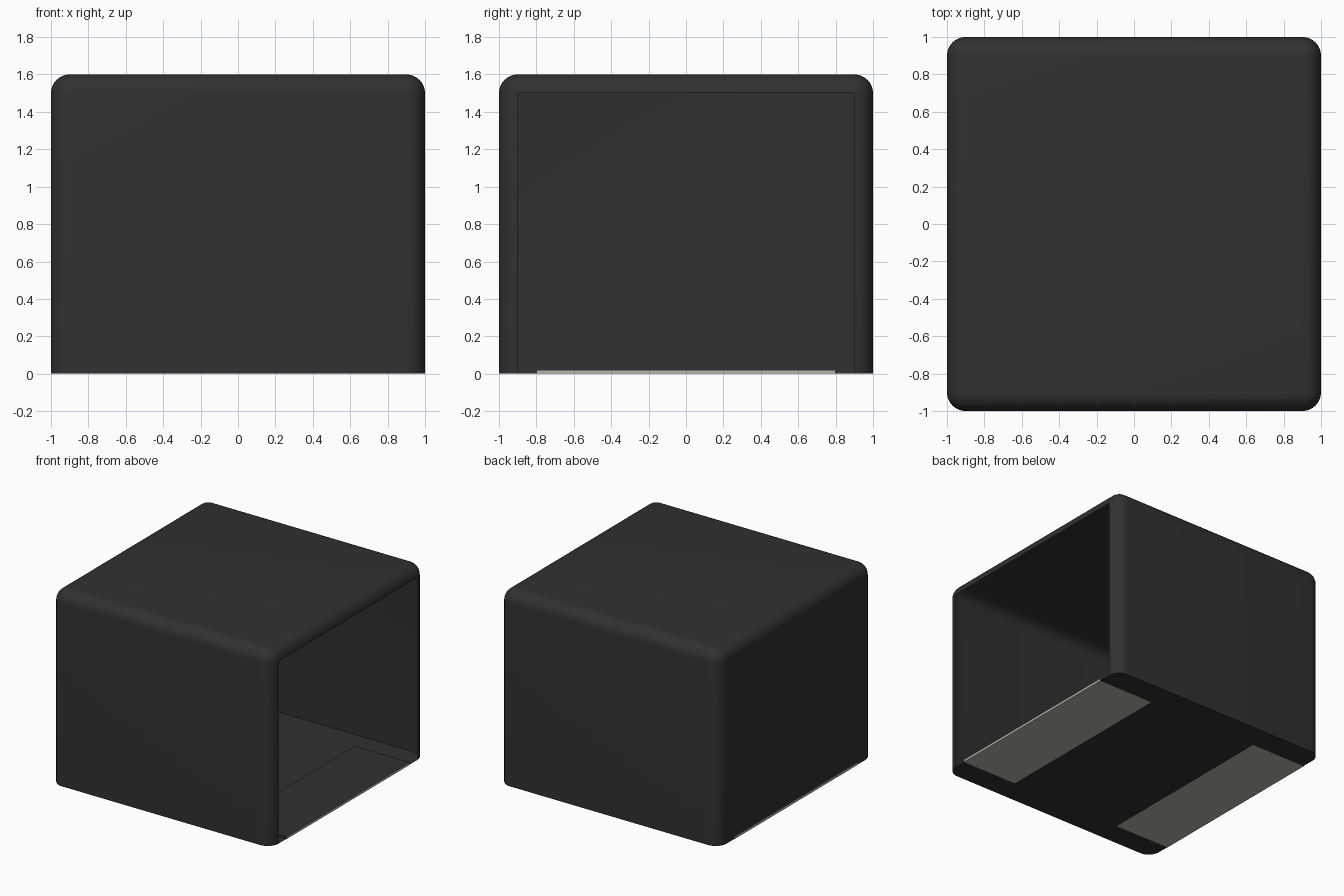
import bpy
import bmesh

cube = bpy.data.objects.get("Cube")
if cube:
    bpy.data.objects.remove(cube, do_unlink=True)


def material(name, colour):
    mat = bpy.data.materials.new(name)
    mat.use_nodes = True
    mat.diffuse_color = colour
    mat.node_tree.nodes["Principled BSDF"].inputs["Base Color"].default_value = colour
    return mat


charcoal = material("charcoal", (0.03, 0.03, 0.03, 1))
pale_grey = material("pale grey", (0.47, 0.45, 0.41, 1))


def box(bm, low, high):
    bmesh.ops.create_cube(bm, size=1)
    for v in bm.verts:
        v.co = [a + (c + 0.5) * (b - a) for a, b, c in zip(low, high, v.co)]


def finish(bm, name, mats):
    bm.normal_update()
    mesh = bpy.data.meshes.new(name)
    bm.to_mesh(mesh)
    bm.free()
    for mat in mats:
        mesh.materials.append(mat)
    obj = bpy.data.objects.new(name, mesh)
    bpy.context.collection.objects.link(obj)
    return obj


# Thin shell: rounded everywhere but the bottom rim, with one side open
bm = bmesh.new()
box(bm, (-1, -1, 0.002), (1, 1, 1.6))
round_edges = [e for e in bm.edges if max(v.co.z for v in e.verts) > 1]
bmesh.ops.bevel(bm, geom=round_edges, offset=0.1, offset_type='OFFSET',
                segments=8, profile=0.5, affect='EDGES')
bm.normal_update()
opening = max(bm.faces, key=lambda f: f.calc_area() * f.normal.x)
bmesh.ops.delete(bm, geom=[opening], context='FACES')
shell = finish(bm, "shell", [charcoal])
bpy.ops.object.select_all(action='DESELECT')
shell.select_set(True)
bpy.context.view_layer.objects.active = shell
bpy.ops.object.shade_smooth_by_angle(angle=0.7)

# Foot pads: pale below and on the outer edge, dark where they meet the inside
for name, side in (("left_foot_pad", 1), ("right_foot_pad", -1)):
    bm = bmesh.new()
    x = sorted((side * 0.5, side * 1.001))
    box(bm, (x[0], -0.8, 0), (x[1], 0.8, 0.02))
    bm.normal_update()
    for f in bm.faces:
        f.material_index = int(f.normal.z < -0.5 or f.normal.x * side > 0.5)
    finish(bm, name, [charcoal, pale_grey])
